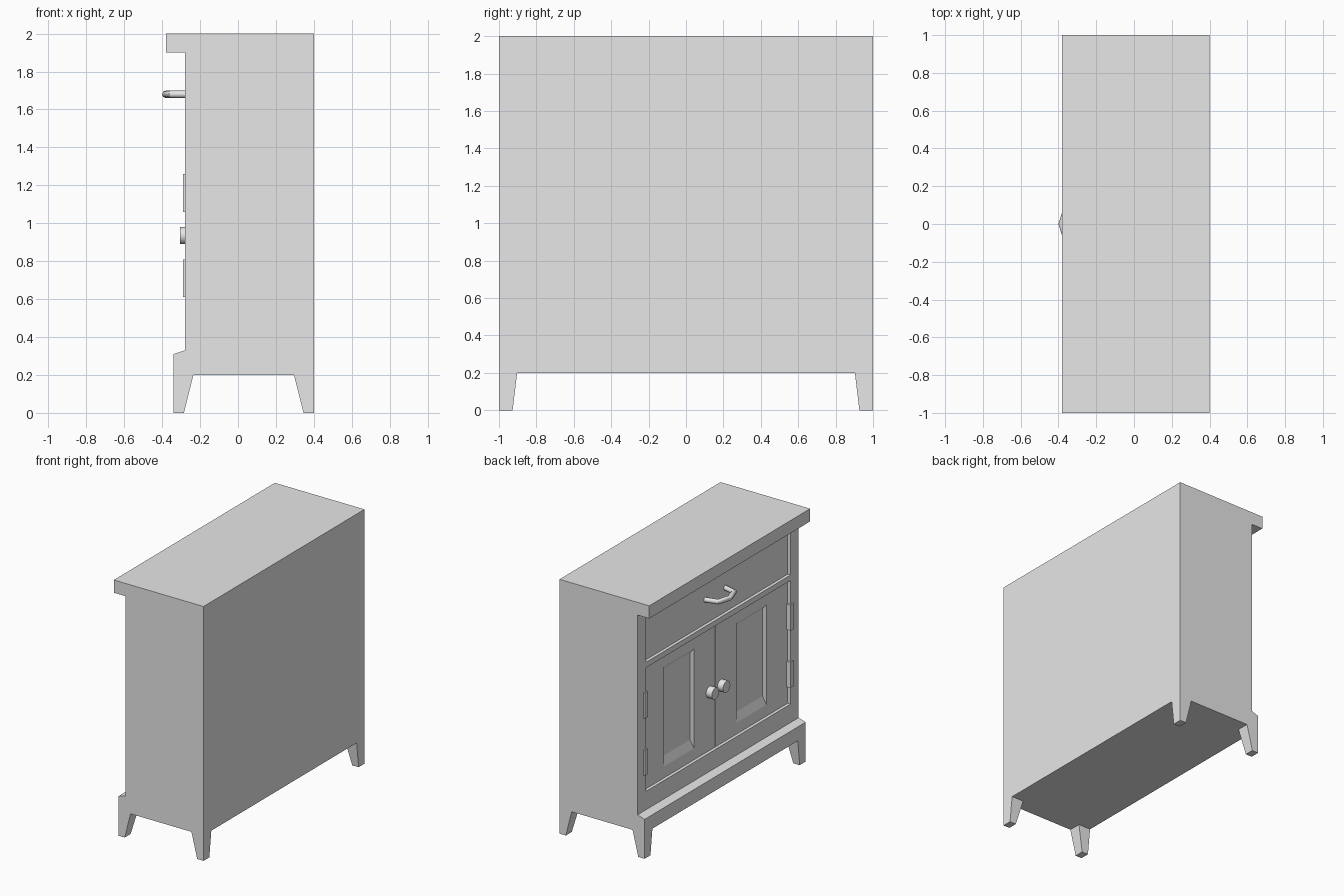
import bpy, bmesh, math
from mathutils import Vector

cube = bpy.data.objects.get("Cube")
if cube:
    bpy.data.objects.remove(cube, do_unlink=True)

# One plain finish for the whole cabinet
GREY = (0.8, 0.8, 0.8, 1)
paint = bpy.data.materials.new("plain_grey")
paint.use_nodes = True
paint.diffuse_color = GREY
for node in paint.node_tree.nodes:
    if node.type == 'BSDF_PRINCIPLED':
        node.inputs["Base Color"].default_value = GREY


def loft(name, loops, caps=True):
    """Skin a row of equal loops of points and close both ends."""
    bm = bmesh.new()
    rings = [[bm.verts.new(p) for p in loop] for loop in loops]
    n = len(rings[0])
    for a, b in zip(rings, rings[1:]):
        for i in range(n):
            j = (i + 1) % n
            bm.faces.new((a[i], a[j], b[j], b[i]))
    if caps:
        bm.faces.new(rings[0])
        bm.faces.new(rings[-1])
    bmesh.ops.recalc_face_normals(bm, faces=bm.faces)
    mesh = bpy.data.meshes.new(name)
    bm.to_mesh(mesh)
    bm.free()
    mesh.materials.append(paint)
    ob = bpy.data.objects.new(name, mesh)
    bpy.context.collection.objects.link(ob)
    return ob


def upright(x, y0, y1, z0, z1):
    return [(x, y0, z0), (x, y1, z0), (x, y1, z1), (x, y0, z1)]


def level(z, x0, x1, y0, y1):
    return [(x0, y0, z), (x1, y0, z), (x1, y1, z), (x0, y1, z)]


def box(name, x0, x1, y0, y1, z0, z1):
    return loft(name, [upright(x, y0, y1, z0, z1) for x in (x0, x1)])


def smooth(ob):
    bpy.ops.object.select_all(action='DESELECT')
    ob.select_set(True)
    bpy.context.view_layer.objects.active = ob
    bpy.ops.object.shade_smooth_by_angle(angle=math.radians(50))


FACE, INSET, DEEP = -0.28, -0.255, -0.2      # depths of frame, fronts, openings
HALF = 0.9                                   # half width of the openings
DRAWER_Z, DOOR_Z = (1.49, 1.86), (0.475, 1.447)

# Carcass: side profile with overhanging top and stepped skirt
profile = [(0.4, 0.2), (0.4, 2), (-0.38, 2), (-0.38, 1.9), (FACE, 1.9),
           (FACE, 0.33), (-0.34, 0.31), (-0.34, 0.2)]
carcass = loft("carcass", [[(x, y, z) for x, z in profile] for y in (-1, 1)])

# Openings for the drawer and the doors
for name, (z0, z1) in (("drawer", DRAWER_Z), ("door", DOOR_Z)):
    cutter = box(name + "_opening_cutter", -0.32, DEEP, -HALF, HALF, z0, z1)
    cutter.hide_render = True
    cutter.hide_viewport = False
    mod = carcass.modifiers.new(name + "_opening", 'BOOLEAN')
    mod.operation = 'DIFFERENCE'
    mod.solver = 'EXACT'
    mod.object = cutter
    bpy.context.view_layer.objects.active = carcass
    bpy.ops.object.modifier_apply(modifier=mod.name)
    bpy.data.objects.remove(cutter, do_unlink=True)

# Drawer front
box("drawer_front", INSET, DEEP, -HALF, HALF, *DRAWER_Z)

# Drawer pull: a bent round bar
curve = bpy.data.curves.new("drawer_pull", 'CURVE')
curve.dimensions = '3D'
curve.bevel_depth = 0.02
curve.bevel_resolution = 2
path = [(-0.25, 0.125), (-0.35, 0.1), (-0.38, 0), (-0.35, -0.1), (-0.25, -0.125)]
spline = curve.splines.new('POLY')
spline.points.add(len(path) - 1)
for point, (x, y) in zip(spline.points, path):
    point.co = (x, y, 1.68, 1)
curve.materials.append(paint)
pull = bpy.data.objects.new("drawer_pull", curve)
bpy.context.collection.objects.link(pull)
pull.select_set(True)
bpy.context.view_layer.objects.active = pull
bpy.ops.object.convert(target='MESH')
smooth(bpy.context.view_layer.objects.active)

for side, s in (("right", -1), ("left", 1)):
    # Door with a sunken bevelled panel
    z0, z1 = DOOR_Z
    loft(side + "_door", [
        upright(DEEP, s * 0.003, s * HALF, z0, z1),
        upright(INSET, s * 0.003, s * HALF, z0, z1),
        upright(INSET, s * 0.265, s * 0.635, 0.565, 1.35),
        upright(INSET + 0.02, s * 0.285, s * 0.615, 0.635, 1.32)])

    # Round knob
    rings = [[(x, s * 0.07 + 0.045 * math.cos(a), 0.935 + 0.045 * math.sin(a))
              for a in (math.tau * i / 24 for i in range(24))]
             for x in (-0.24, -0.305)]
    smooth(loft(side + "_knob", rings))

    # Hinges
    for label, z in (("lower", 0.61), ("upper", 1.06)):
        box(f"{side}_{label}_hinge", -0.29, -0.24, s * 0.885, s * 0.925, z, z + 0.2)

    # Tapered feet, flush with the outer corners
    for label, x, top, foot in (("front", -0.34, -0.235, -0.285),
                                ("rear", 0.4, 0.295, 0.345)):
        loft(f"{side}_{label}_foot", [
            level(0, x, foot, s, s * 0.927),
            level(0.2, x, top, s, s * 0.903)])
